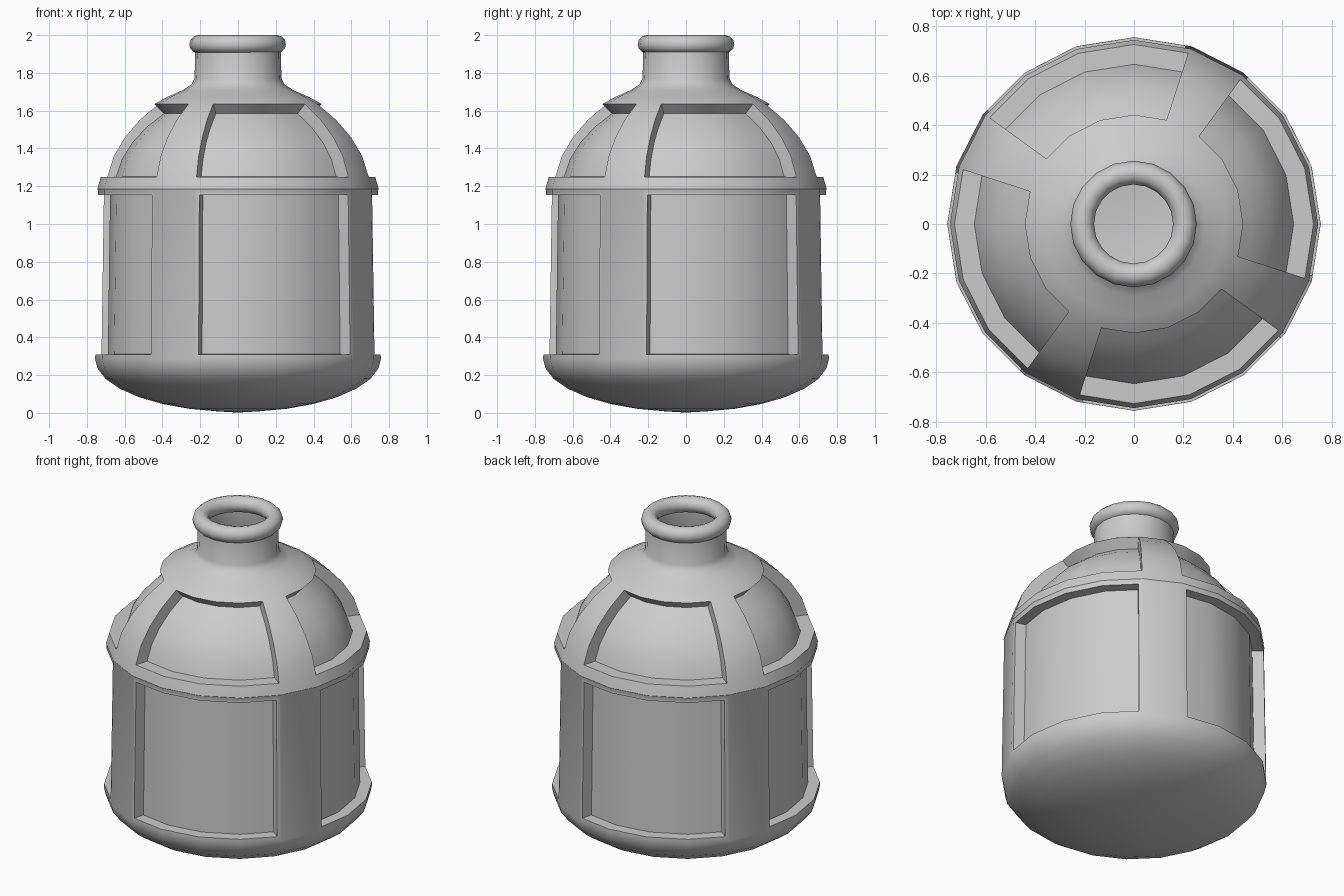
import bpy, bmesh, math

if "Cube" in bpy.data.objects:
    bpy.data.objects.remove(bpy.data.objects["Cube"])

N = 20                       # sides around the vessel


def finish(bm, name):
    mesh = bpy.data.meshes.new(name)
    bm.to_mesh(mesh)
    bm.free()
    ob = bpy.data.objects.new(name, mesh)
    bpy.context.collection.objects.link(ob)
    bpy.ops.object.select_all(action='DESELECT')
    bpy.context.view_layer.objects.active = ob
    ob.select_set(True)
    bpy.ops.object.shade_smooth_by_angle(angle=math.radians(32))
    return ob


# Half profile (radius, height): bowl, straight wall, ring, dome, shoulder, neck
bowl = [(0.756 * math.sin(a), 0.285 - 0.28 * math.cos(a))
        for a in (math.radians(d) for d in (8, 20, 32, 44, 56, 68, 80, 90))]
wall = [(0.742, 1.178)]
ring = [(0.745, 1.185), (0.728, 1.245)]
dome = [(0.69, 1.36), (0.628, 1.46), (0.545, 1.552), (0.438, 1.638)]
neck = [(0.37, 1.675), (0.29, 1.71), (0.245, 1.74), (0.23, 1.77), (0.226, 1.95)]
profile = bowl + wall + ring + dome + neck

# Body shell: revolve the profile
bm = bmesh.new()
rows = []
for r, z in profile:
    rows.append([bm.verts.new((r * math.cos(2 * math.pi * k / N),
                               r * math.sin(2 * math.pi * k / N), z)) for k in range(N)])
base = bm.verts.new((0, 0, 0.002))
for k in range(N):
    bm.faces.new((base, rows[0][(k + 1) % N], rows[0][k]))

wall_row = len(bowl) - 1
dome_rows = range(len(bowl) + 2, len(bowl) + 2 + len(dome))
lower, upper = [], []
for i in range(len(rows) - 1):
    for k in range(N):
        n = (k + 1) % N
        f = bm.faces.new((rows[i][k], rows[i][n], rows[i + 1][n], rows[i + 1][k]))
        if k % 5 == 3:       # every fifth column stays as a raised rib
            continue
        if i == wall_row:
            lower.append(f)
        elif i in dome_rows:
            upper.append(f)
bm.normal_update()


def recess(faces, border, scale, zc=None):
    # Inset each four-column panel, then sink its floor
    bmesh.ops.inset_region(bm, faces=faces, thickness=border, use_even_offset=True)
    bmesh.ops.inset_region(bm, faces=faces, thickness=0.0005, use_even_offset=True)
    for v in {v for f in faces for v in f.verts}:
        v.co.x *= scale
        v.co.y *= scale
        if zc is not None:
            v.co.z = zc + (v.co.z - zc) * (scale - 0.02)


# dome_rows starts at the ring's top edge
upper = [f for f in upper if 1.24 < min(v.co.z for v in f.verts) < 1.6]
recess(lower, 0.025, 0.912)
recess(upper, 0.005, 0.89, 1.25)
bmesh.ops.recalc_face_normals(bm, faces=bm.faces[:])
finish(bm, "vessel_body")

# Rounded lip around the neck opening
bpy.ops.mesh.primitive_torus_add(major_segments=N, minor_segments=12,
                                 major_radius=0.208, minor_radius=0.048,
                                 location=(-0.002, 0.0, 1.952))
lip = bpy.context.object
lip.name = "neck_lip"
bpy.ops.object.shade_smooth_by_angle(angle=math.radians(60))
